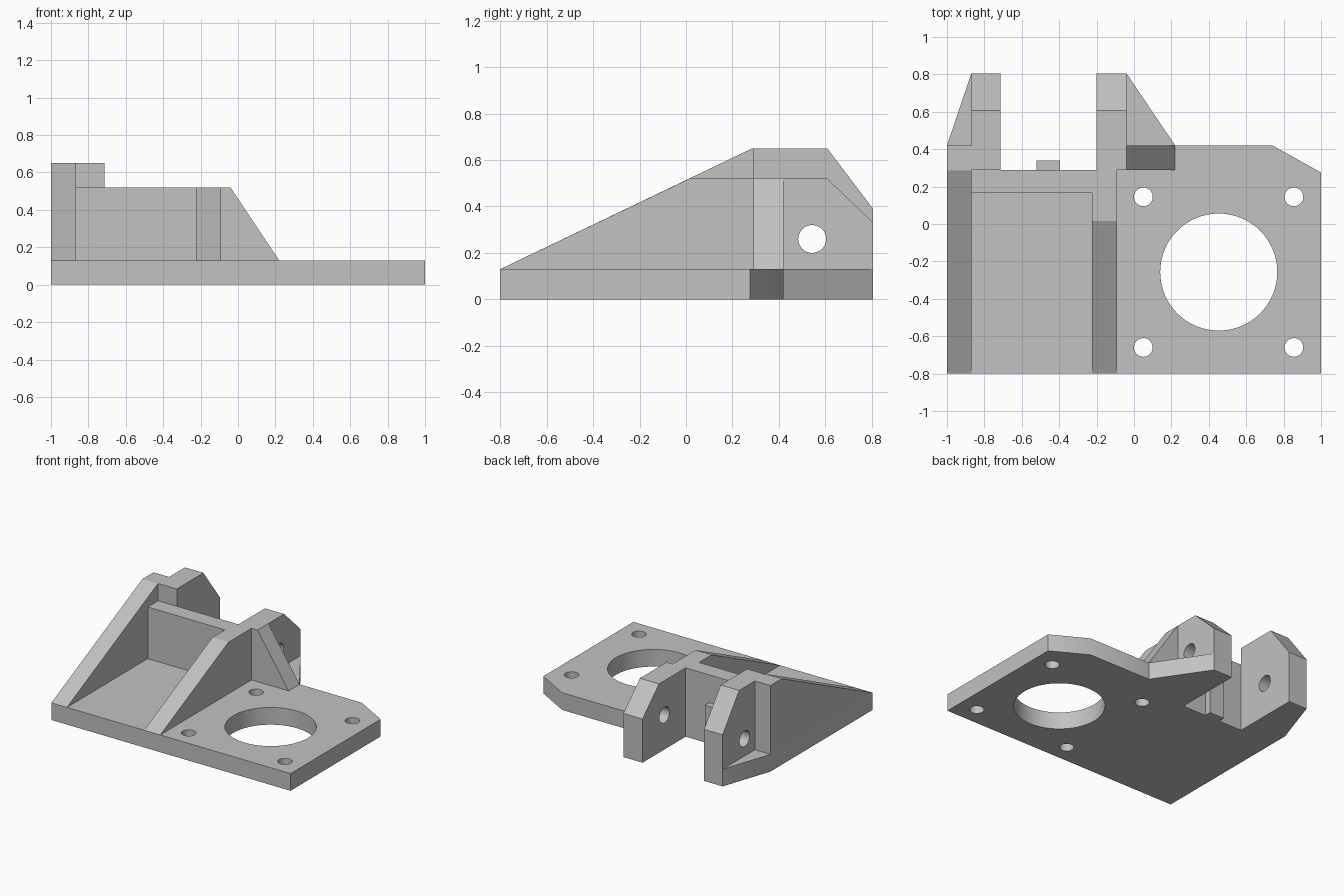
import bpy
import bmesh
from math import pi
from mathutils import Matrix, Vector

cube = bpy.data.objects.get("Cube")
if cube:
    bpy.data.objects.remove(cube, do_unlink=True)

grey = bpy.data.materials.new("light grey")
grey.use_nodes = True
GREY = (0.54, 0.54, 0.54, 1)
grey.diffuse_color = GREY
grey.node_tree.nodes["Principled BSDF"].inputs["Base Color"].default_value = GREY

T = 0.13        # plate thickness
WALL_TOP = 0.52
TALL_TOP = 0.65
BACK = 0.805    # rear end of the lugs
STEP = 0.29     # rear face of the cross wall


def finish(name, bm):
    bmesh.ops.recalc_face_normals(bm, faces=bm.faces)
    mesh = bpy.data.meshes.new(name)
    bm.to_mesh(mesh)
    bm.free()
    ob = bpy.data.objects.new(name, mesh)
    bpy.context.collection.objects.link(ob)
    mesh.materials.append(grey)
    return ob


def prism(name, outline, axis, lo, hi):
    """Extrude a flat outline along an axis, from lo to hi."""
    place = {"x": lambda a, b: (lo, a, b),
             "y": lambda a, b: (a, lo, b),
             "z": lambda a, b: (a, b, lo)}[axis]
    bm = bmesh.new()
    face = bm.faces.new([bm.verts.new(place(a, b)) for a, b in outline])
    top = bmesh.ops.extrude_face_region(bm, geom=[face])["geom"]
    shift = Vector([(hi - lo) * (axis == c) for c in "xyz"])
    bmesh.ops.translate(bm, vec=shift,
                        verts=[v for v in top if isinstance(v, bmesh.types.BMVert)])
    return finish(name, bm)


def box(name, x0, x1, y0, y1, z0, z1):
    return prism(name, [(x0, y0), (x1, y0), (x1, y1), (x0, y1)], "z", z0, z1)


def drill(ob, centre, radius, along_x=False, sides=32):
    """Cut a round hole through a part."""
    bm = bmesh.new()
    turn = Matrix.Rotation(pi / 2, 4, "Y") if along_x else Matrix()
    bmesh.ops.create_cone(bm, cap_ends=True, segments=sides, radius1=radius,
                          radius2=radius, depth=0.6,
                          matrix=Matrix.Translation(centre) @ turn)
    cutter = finish("hole_cutter", bm)
    cutter.hide_render = True
    mod = ob.modifiers.new("hole", "BOOLEAN")
    mod.operation = "DIFFERENCE"
    mod.solver = "EXACT"
    mod.object = cutter
    bpy.context.view_layer.objects.active = ob
    bpy.ops.object.modifier_apply(modifier=mod.name)
    bpy.data.objects.remove(cutter, do_unlink=True)


def smooth(ob):
    bpy.ops.object.select_all(action="DESELECT")
    ob.select_set(True)
    bpy.context.view_layer.objects.active = ob
    bpy.ops.object.shade_smooth_by_angle(angle=pi / 6)


# Base plate, with the webs that run out under the two lugs
plate = prism("base_plate", [
    (-1, -0.8), (1, -0.8), (1, 0.275), (0.74, 0.42), (0.22, 0.42), (-0.04, BACK),
    (-0.2, BACK), (-0.2, STEP), (-0.715, STEP), (-0.715, BACK), (-0.87, BACK),
    (-1, 0.42)], "z", 0, T)
drill(plate, (0.453, -0.257, 0), 0.313, sides=64)
for x in (0.05, 0.855):
    for y in (0.145, -0.66):
        drill(plate, (x, y, 0), 0.05)
smooth(plate)

# Sloping side ribs
prism("tall_rib", [(-0.8, T), (0.285, TALL_TOP), (0.42, TALL_TOP), (0.42, T)],
      "x", -1, -0.87)
prism("short_rib", [(-0.8, T), (0.015, WALL_TOP), (STEP, WALL_TOP), (STEP, T)],
      "x", -0.225, -0.09)

# Cross wall and the small block behind it
box("cross_wall", -0.87, -0.225, 0.165, STEP, T, WALL_TOP)
box("stop_block", -0.52, -0.395, STEP, 0.34, 0, 0.31)

# Rear lugs with pivot holes
for name, x0, x1, top, low in (("tall_lug", -0.87, -0.715, TALL_TOP, 0.39),
                               ("short_lug", -0.2, -0.04, WALL_TOP, 0.33)):
    lug = prism(name, [(STEP, T), (STEP, top), (0.608, top), (BACK, low), (BACK, T)],
                "x", x0, x1)
    drill(lug, ((x0 + x1) / 2, 0.543, 0.26), 0.06, along_x=True)
    smooth(lug)

# Triangular gusset bracing the short lug
prism("gusset", [(-0.04, T), (0.22, T), (-0.04, WALL_TOP)], "y", STEP, 0.42)
